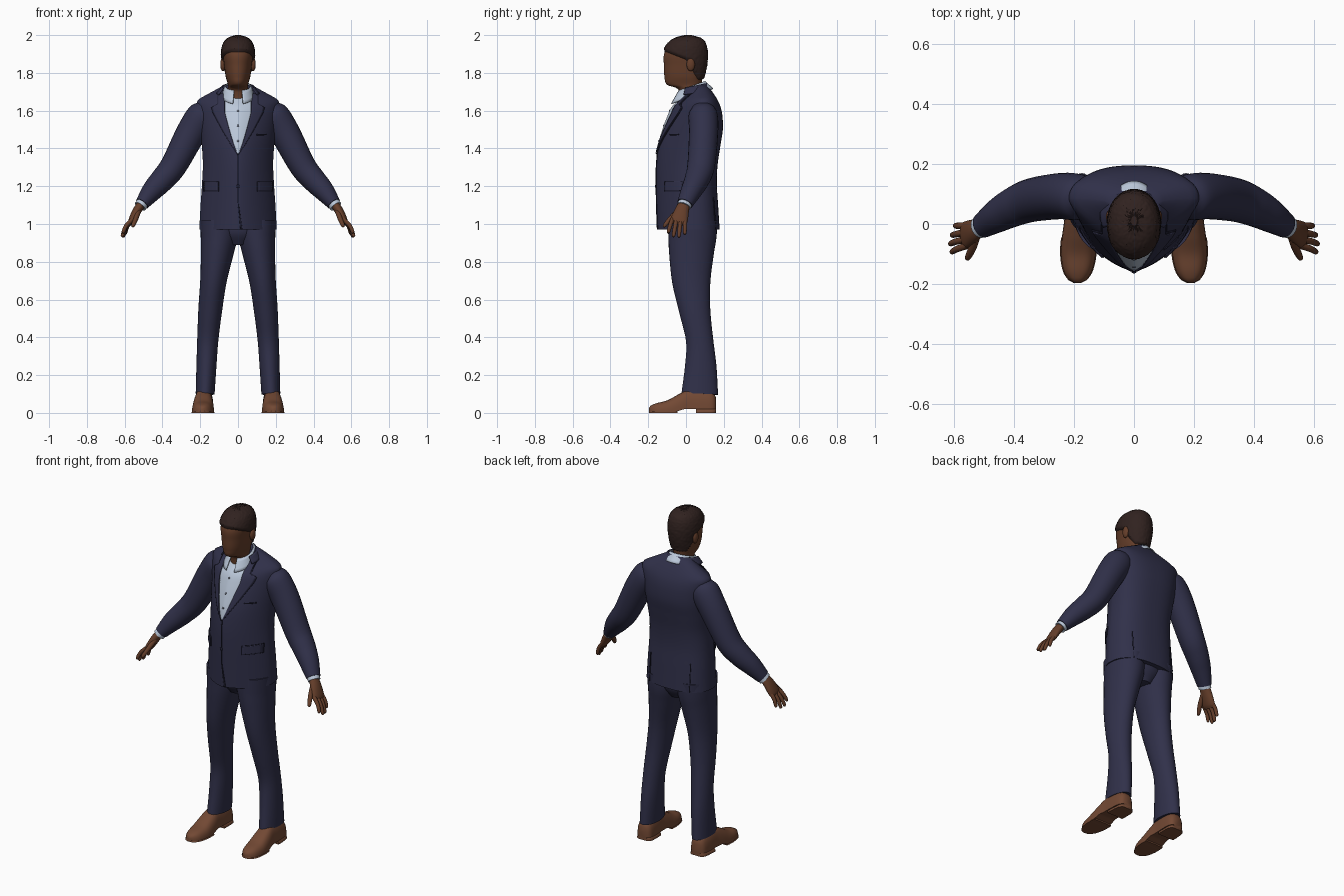
import bpy, bmesh, math, random
from mathutils import Vector

if "Cube" in bpy.data.objects:
    bpy.data.objects.remove(bpy.data.objects["Cube"])

random.seed(4)


def material(name, rgb):
    m = bpy.data.materials.new(name)
    m.diffuse_color = (*rgb, 1)
    m.use_nodes = True
    m.node_tree.nodes["Principled BSDF"].inputs["Base Color"].default_value = m.diffuse_color
    return m


SUIT = material("navy_cloth", (0.030, 0.030, 0.068))
SEAM = material("dark_seam", (0.013, 0.013, 0.030))
SHIRT = material("pale_blue_cloth", (0.50, 0.58, 0.70))
SKIN = material("brown_skin", (0.130, 0.048, 0.023))
HAIR = material("dark_hair", (0.030, 0.016, 0.014))
LEATHER = material("brown_leather", (0.170, 0.066, 0.034))
BUTTON = material("grey_button", (0.16, 0.18, 0.23))


def interp(rows, k):
    """Smooth interpolation of table rows keyed by their first value."""
    n = len(rows)
    k = min(max(k, rows[0][0]), rows[-1][0])
    i = max(j for j in range(n - 1) if rows[j][0] <= k)
    h = rows[i + 1][0] - rows[i][0]
    t = (k - rows[i][0]) / h

    def slope(j, c):
        a, b = rows[max(j - 1, 0)], rows[min(j + 1, n - 1)]
        return (b[c] - a[c]) / (b[0] - a[0])
    return [(2*t**3 - 3*t*t + 1) * rows[i][c] + (t**3 - 2*t*t + t) * h * slope(i, c)
            + (3*t*t - 2*t**3) * rows[i + 1][c] + (t**3 - t*t) * h * slope(i + 1, c)
            for c in range(1, len(rows[0]))]


def grid(name, rows, mat, closed=True, mirror=False, thick=0):
    """Skin a list of point rows; closed rows become capped rings."""
    bm = bmesh.new()
    vs = [[bm.verts.new(p) for p in r] for r in rows]
    n = len(rows[0])
    for a, b in zip(vs, vs[1:]):
        for i in range(n if closed else n - 1):
            j = (i + 1) % n
            bm.faces.new((a[i], a[j], b[j], b[i]))
    if closed:
        bm.faces.new(vs[0][::-1])
        bm.faces.new(vs[-1])
    bmesh.ops.recalc_face_normals(bm, faces=bm.faces)
    me = bpy.data.meshes.new(name)
    bm.to_mesh(me)
    bm.free()
    me.materials.append(mat)
    ob = bpy.data.objects.new(name, me)
    bpy.context.collection.objects.link(ob)
    if thick:
        m = ob.modifiers.new("thickness", 'SOLIDIFY')
        m.thickness, m.offset = thick, 0
    if mirror:
        ob.modifiers.new("mirror", 'MIRROR')
    return ob


def tube(name, pts, mat, mirror=True, sub=5, seg=24):
    """Tube through (x, y, z, radius along y, radius across)."""
    table = [(i, *p) for i, p in enumerate(pts)]
    samples = [interp(table, i / sub) for i in range((len(pts) - 1) * sub + 1)]
    rows = []
    for i, s in enumerate(samples):
        t = (Vector(samples[min(i + 1, len(samples) - 1)][:3])
             - Vector(samples[max(i - 1, 0)][:3])).normalized()
        a = (Vector((0, 1, 0)) - t * t.y).normalized()
        b = t.cross(a)
        rows.append([Vector(s[:3]) + a * s[3] * math.cos(q) + b * s[4] * math.sin(q)
                     for q in (math.tau * j / seg for j in range(seg))])
    return grid(name, rows, mat, True, mirror)


def section(hw, yf, yb, ys, z, nf, nb, seg):
    """Closed section with separate roundness in front and back."""
    pts = []
    for j in range(seg):
        q = math.tau * j / seg
        c, s = math.cos(q), math.sin(q)
        n = nb if s > 0 else nf
        d = (yb - ys) if s > 0 else (yf - ys)
        pts.append(Vector((hw * math.copysign(abs(c) ** (2 / n), c),
                           ys + d * abs(s) ** (2 / n), z)))
    return pts


def ball(name, loc, size, mat, mirror=False):
    rows = [[(loc[0] + size[0] * math.sin(u) * math.cos(v),
              loc[1] + size[1] * math.sin(u) * math.sin(v),
              loc[2] + size[2] * math.cos(u))
             for v in (math.tau * j / 16 for j in range(16))]
            for u in (0.05 + (math.pi - 0.1) * i / 10 for i in range(11))]
    return grid(name, rows, mat, True, mirror)


# Jacket body: height, half width, front y, back y, y of widest point
COAT = [(.97, .205, -.152, .178, .03), (1.1, .198, -.155, .17, .03),
        (1.22, .19, -.157, .163, .03), (1.32, .186, -.155, .168, .035),
        (1.42, .192, -.143, .183, .05), (1.5, .2, -.12, .195, .06),
        (1.57, .208, -.094, .193, .07), (1.62, .215, -.07, .183, .08),
        (1.655, .213, -.037, .168, .085), (1.685, .165, -.01, .15, .085),
        (1.715, .11, .01, .128, .08), (1.735, .075, .03, .11, .07)]
NF, NB = 1.55, 2.5
coat_z = [.97 + .765 * i / 60 for i in range(61)]
grid("jacket_body", [section(*interp(COAT, z), z, NF, NB, 96) for z in coat_z], SUIT)


def coat_y(x, z, back=False):
    hw, yf, yb, ys = interp(COAT, z)
    n = NB if back else NF
    return ys + ((yb if back else yf) - ys) * max(0, 1 - min(1, abs(x) / hw) ** n) ** (1 / n)


def patch(name, left, right, z0, z1, mat, off, mirror=True, back=False, nz=30, nx=8, thick=.004):
    """Thin plate lying on the jacket between two edge functions of z."""
    rows = []
    for i in range(nz + 1):
        z = z0 + (z1 - z0) * i / nz
        xs = [left(z) + (right(z) - left(z)) * j / nx for j in range(nx + 1)]
        rows.append([(x, coat_y(x, z, back) + (off if back else -off), z) for x in xs])
    return grid(name, rows, mat, False, mirror, thick)


# Shirt front and lapels around the V opening
def vee(z):
    return .07 * min(1, max(0, (z - 1.37) / .22)) ** .8


def lapel(z):
    if z < 1.62:
        return vee(z) + .068 * max(0, z - 1.37) / .25
    return vee(z) + (.068 - .033 * min(1, (z - 1.62) / .012))


patch("shirt_front", lambda z: -vee(z), vee, 1.372, 1.69, SHIRT, .003, False, nx=16)
patch("lapel_edge", vee, lambda z: lapel(z) + .004, 1.368, 1.69, SEAM, .004)
patch("lapel", vee, lapel, 1.372, 1.69, SUIT, .009, nz=48)

# Jacket pockets, front closure and back vents
patch("pocket_shadow", lambda z: .101, lambda z: .181, 1.172, 1.226, SEAM, .003)
patch("pocket_flap", lambda z: .105, lambda z: .178, 1.178, 1.224, SUIT, .007)
patch("breast_welt", lambda z: .10, lambda z: .15, 1.47, 1.476, SEAM, .002, False, nz=2)
patch("front_closure", lambda z: -.002 + .1 * max(0, 1.12 - z), lambda z: .002 + .14 * max(0, 1.12 - z),
      .971, 1.37, SEAM, .002, False, nx=2)
patch("back_vent", lambda z: .131, lambda z: .135, .972, 1.14, SEAM, .002, True, True, nx=2)
ball("jacket_button", (0, -.16, 1.2), (.009, .005, .009), SEAM)
for z in (1.44, 1.52, 1.60):
    ball("shirt_button", (0, coat_y(0, z) - .005, z), (.006, .004, .006), BUTTON)


# Collars wrap the neck, lower and open at the front
def collar(name, start, top, bottom, mat):
    rows = []
    for k in range(5):
        f = k / 4
        rx, ry, z, rise = [a + (b - a) * f for a, b in zip(top, bottom)]
        rows.append([])
        for i in range(49):
            a = math.radians(start + (360 - 2 * start) * i / 48)
            rows[-1].append((rx * math.sin(a), .03 - ry * math.cos(a),
                             z + rise * (1 - math.cos(a)) / 2))
    grid(name, rows, mat, False, False, .006)


collar("shirt_collar", 18, (.066, .070, 1.705, .05), (.086, .112, 1.635, .08), SHIRT)
collar("jacket_collar", 65, (.083, .08, 1.71, .035), (.112, .1, 1.675, .03), SUIT)

# Sleeves and cuffs
tube("sleeve", [(.165, .085, 1.615, .055, .055), (.19, .09, 1.575, .077, .08),
                (.25, .093, 1.48, .077, .079), (.34, .08, 1.31, .073, .07),
                (.40, .058, 1.235, .066, .064), (.455, .028, 1.175, .056, .055),
                (.508, -.006, 1.107, .042, .037)], SUIT)
tube("shirt_cuff", [(.50, -.001, 1.117, .037, .033), (.518, -.012, 1.093, .037, .033)], SHIRT)

# Hands: palm, four fingers and a thumb
tube("palm", [(.505, -.006, 1.115, .028, .022), (.535, -.022, 1.07, .038, .023),
              (.562, -.036, 1.02, .045, .018), (.572, -.041, 1.0, .036, .010)], SKIN)
TIPS = [(.612, -.095, .952), (.617, -.067, .932), (.611, -.038, .929), (.600, -.006, .945)]
for i, tip in enumerate(TIPS):
    root = Vector((.558, -.072 + .022 * i, 1.025))
    tip = Vector(tip)
    mid = root.lerp(tip, .5) + Vector((.006, 0, .004))
    tube("finger", [(*root, .012, .012), (*mid, .011, .011),
                    (*root.lerp(tip, .92), .009, .009), (*tip, .002, .002)], SKIN, seg=12)
tube("thumb", [(.525, -.035, 1.075, .014, .014), (.54, -.08, 1.03, .014, .013),
               (.555, -.112, .993, .010, .010), (.558, -.12, .983, .002, .002)], SKIN, seg=12)

# Trousers
tube("trouser_leg", [(.10, .035, 1.02, .13, .10), (.10, .034, .94, .128, .098),
                     (.110, .029, .85, .119, .087), (.130, .028, .70, .102, .070),
                     (.147, .046, .545, .083, .063), (.160, .072, .386, .072, .056),
                     (.167, .078, .25, .083, .053), (.174, .073, .10, .097, .050)],
     SUIT, seg=32)
tube("trouser_seat", [(0, .035, 1.02, .12, .16), (0, .035, .95, .115, .13),
                      (0, .035, .89, .08, .06)], SUIT, False)

# Shoes: y, half width, top height
SHOE = [(-.197, .010, .026), (-.19, .025, .036), (-.16, .046, .050), (-.10, .058, .066),
        (-.04, .056, .098), (.02, .050, .125), (.09, .050, .125), (.145, .044, .105), (.16, .028, .08)]


def shoe_ring(y, top=None, grow=0, bottom=0):
    hw, h = interp(SHOE, y)
    h = top or h
    cx = .183 - .03 * y
    ring = [(cx + (hw + grow) * math.copysign(abs(math.cos(a)) ** .7, math.cos(a)), y,
             bottom + (h - bottom) * math.sin(a) ** .8)
            for a in (math.pi * j / 16 for j in range(17))]
    return ring + [(cx - (hw + grow) * .5, y, bottom), (cx + (hw + grow) * .5, y, bottom)]


ys = [-.197 + .357 * i / 40 for i in range(41)]
grid("shoe", [shoe_ring(y, bottom=.02 * min(1, max(0, (y + .07) / .06))) for y in ys], LEATHER, True, True)
grid("sole", [shoe_ring(y, .012, .003) for y in ys if y < -.04], LEATHER, True, True)
grid("heel", [shoe_ring(y, .028, .003) for y in ys if y > .05], LEATHER, True, True)

# Head and neck: height, half width, front y, back y, y of widest point
HEAD = [(1.60, .056, -.035, .09, .03), (1.70, .056, -.036, .085, .03),
        (1.722, .054, -.055, .083, .025), (1.736, .053, -.100, .083, .02),
        (1.78, .065, -.114, .088, .01), (1.84, .073, -.117, .1, .005),
        (1.90, .079, -.116, .104, 0), (1.95, .070, -.088, .095, .005),
        (1.975, .047, -.052, .072, .01), (1.988, .010, -.005, .025, .01)]


def head_ring(z, seg=64):
    return section(*interp(HEAD, z), z, 2.1, 2.1, seg)


grid("head", [head_ring(1.60 + .388 * i / 70) for i in range(71)], SKIN)
ball("ear", (.080, .025, 1.845), (.014, .022, .036), SKIN, True)

# Hair: scalp surface raised above the hairline and sunk below it
rows = []
for i in range(61):
    z = 1.72 + .268 * math.sin(math.pi / 2 * i / 60)
    ring = []
    for p in head_ring(z, 96):
        if z < 1.87:
            s = min(p.y - .6 * (1.87 - z), z - 1.765)
        else:
            s = max(z - 1.91, (p.y + 2.5 * (z - 1.87)) * .5)
        off = max(-.012, min(.012, s * .8))
        if off > .008:
            off += random.uniform(-.0015, .0015)
        ring.append(p + (p - Vector((0, .005, 1.87))).normalized() * off)
    rows.append(ring)
grid("hair", rows, HAIR)

# Smooth shading with sharp edges kept
for ob in bpy.context.scene.objects:
    ob.select_set(True)
    bpy.context.view_layer.objects.active = ob
bpy.ops.object.shade_smooth_by_angle(angle=math.radians(40))
